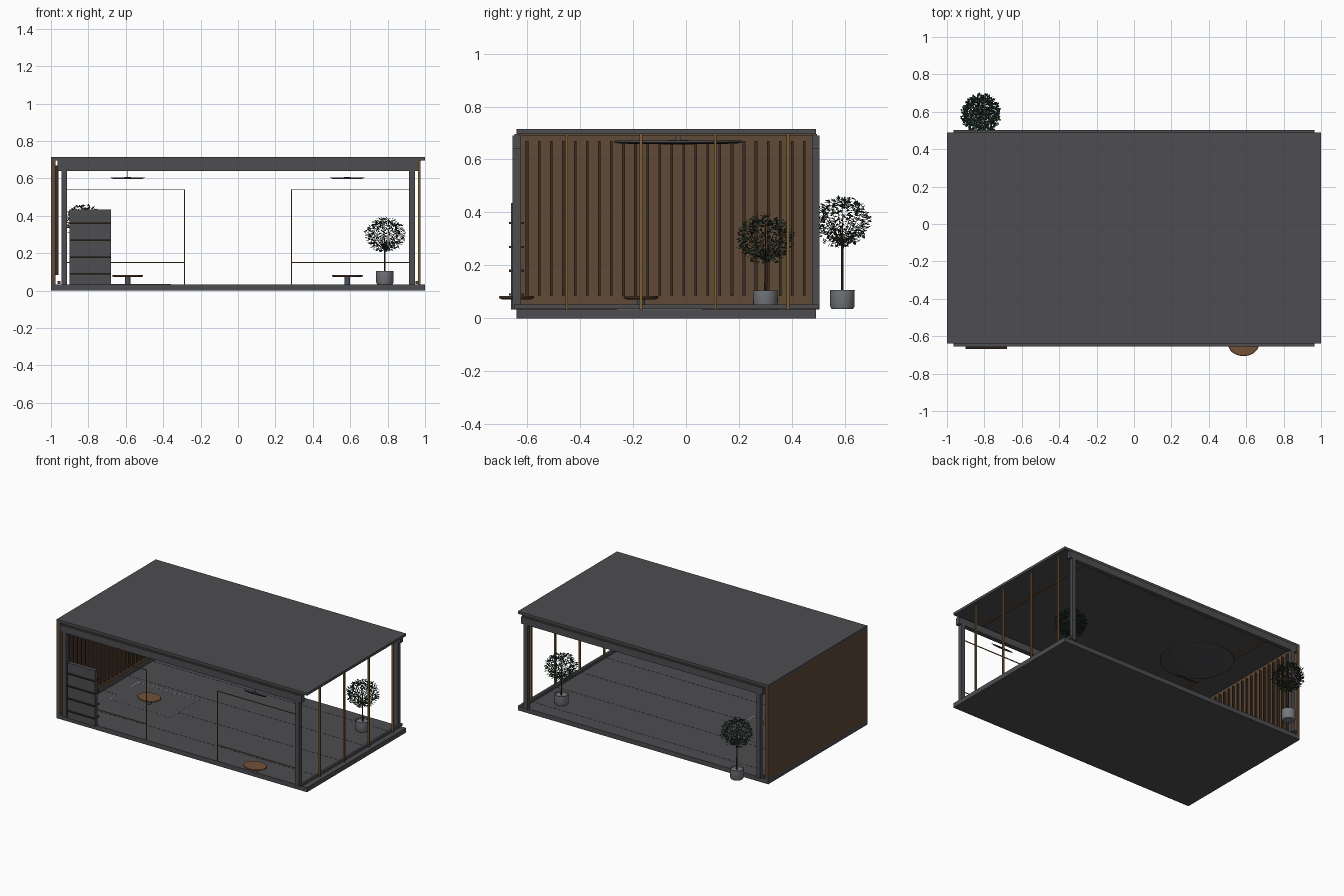
import bpy, bmesh, math, random
from mathutils import Vector, Matrix

if "Cube" in bpy.data.objects:
    bpy.data.objects.remove(bpy.data.objects["Cube"])
random.seed(4)

def mat(name, c):
    m = bpy.data.materials.new(name)
    m.diffuse_color = (*c, 1)
    m.use_nodes = True
    m.node_tree.nodes["Principled BSDF"].inputs["Base Color"].default_value = m.diffuse_color
    return m

GREY = mat("charcoal", (0.075, 0.075, 0.083))
BLACK = mat("near black", (0.028, 0.028, 0.032))
WOOD = mat("wood", (0.115, 0.068, 0.038))
DWOOD = mat("dark wood", (0.045, 0.026, 0.015))
TABLE = mat("table wood", (0.17, 0.085, 0.04))
BRASS = mat("brass", (0.20, 0.115, 0.035))
POT = mat("pot grey", (0.18, 0.19, 0.205))
LEAF = mat("leaf green", (0.022, 0.05, 0.032))
STEEL = mat("steel blue", (0.07, 0.085, 0.11))
PALE = mat("pale trim", (0.4, 0.4, 0.4))

def finish(bm, name, m, smooth=False):
    me = bpy.data.meshes.new(name)
    bm.to_mesh(me)
    bm.free()
    me.materials.append(m)
    ob = bpy.data.objects.new(name, me)
    bpy.context.collection.objects.link(ob)
    if smooth:
        bpy.ops.object.select_all(action='DESELECT')
        ob.select_set(True)
        bpy.context.view_layer.objects.active = ob
        bpy.ops.object.shade_smooth_by_angle(angle=math.radians(35))
    return ob

def boxes(name, m, items):
    """each item is (x0, x1, y0, y1, z0, z1)"""
    bm = bmesh.new()
    for x0, x1, y0, y1, z0, z1 in items:
        M = Matrix.Translation(((x0+x1)/2, (y0+y1)/2, (z0+z1)/2)) @ Matrix.Diagonal((x1-x0, y1-y0, z1-z0, 1))
        bmesh.ops.create_cube(bm, size=1, matrix=M)
    return finish(bm, name, m)

def lathe(name, m, profile, loc, sy=1.0, n=40):
    """profile of (radius, z), turned round z and squashed in y"""
    bm = bmesh.new()
    vs = [bm.verts.new((r, 0, z)) for r, z in profile]
    es = [bm.edges.new(p) for p in zip(vs, vs[1:])]
    bmesh.ops.spin(bm, geom=vs+es, cent=(0, 0, 0), axis=(0, 0, 1), angle=2*math.pi, steps=n)
    bmesh.ops.remove_doubles(bm, verts=bm.verts, dist=1e-5)
    bmesh.ops.recalc_face_normals(bm, faces=bm.faces)
    bmesh.ops.transform(bm, matrix=Matrix.Translation(loc) @ Matrix.Diagonal((1, sy, 1, 1)), verts=bm.verts)
    return finish(bm, name, m, True)

def rod(bm, a, b, r0, r1, n=6):
    a, b = Vector(a), Vector(b)
    d = b - a
    M = Matrix.Translation((a+b)/2) @ d.to_track_quat('Z', 'Y').to_matrix().to_4x4()
    bmesh.ops.create_cone(bm, cap_ends=True, segments=n, radius1=r0, radius2=r1, depth=d.length, matrix=M)

# slabs
boxes("floor_slab", GREY, [(-1, 1, -.64, .49, 0, .033)])
boxes("roof_slab", GREY, [(-1, 1, -.64, .49, .697, .715)])

# posts and long beams, front and back
posts, beams = [], []
for y0, y1 in ((-.655, -.622), (.475, .503)):
    beams.append((-.965, .965, y0, y1, .64, .69))
    beams.append((-.965, .965, y0+.008, y1-.008, .69, .697))
    for x in (-.93, .93):
        posts.append((x-.015, x+.015, y0, y1, .033, .64))
boxes("posts", GREY, posts)
boxes("beams", GREY, beams)
boxes("side_rails", GREY, [(s*.957-.007, s*.957+.007, -.65, .5, .035, .053) for s in (-1, 1)])

# left timber wall with inner battens
boxes("timber_wall", WOOD, [(-1, -.975, -.64, .49, .033, .697)])
boxes("wall_battens", DWOOD, [(-.975, -.959, -.6+.0455*i-.005, -.6+.0455*i+.005, .085, .67) for i in range(24)])

# right side mullions
boxes("side_mullions", BRASS, [(.962, .975, y-.005, y+.005, .033, .697) for y in (-.45, -.17, .11, .385)])

# timber strips under the roof
boxes("ceiling_strips", WOOD, [(x-.01, x+.01, -.62, .475, .69, .697) for x in (-.77, .77)])

# thin front screens, mirrored
fr = []
for s in (-1, 1):
    xa, xb = sorted((s*.285, s*.92))
    fr.append((s*.285-.0025, s*.285+.0025, -.642, -.637, .033, .54))
    fr.append((xa, xb, -.642, -.637, .537, .542))
    fr.append((xa, xb, -.642, -.637, .148, .152))
boxes("front_screens", BRASS, fr)

# floor seams
boxes("floor_seams", BLACK, [(-.95, .95, y-.002, y+.002, .033, .0336) for y in (-.45, -.17, .11, .385)])

# rug with pale border
rx0, rx1, ry0, ry1 = -.84, -.36, -.26, .06
boxes("rug", GREY, [(rx0, rx1, ry0, ry1, .033, .035)])
boxes("rug_border", PALE, [(rx0, rx1, y-.0015, y+.0015, .034, .0355) for y in (ry0, ry1)]
      + [(x-.0015, x+.0015, ry0, ry1, .034, .0355) for x in (rx0, rx1)])

# front cabinet panel with shelf strips
boxes("cabinet", GREY, [(-.9, -.68, -.66, -.632, .033, .435)])
boxes("cabinet_shelves", DWOOD, [(-.901, -.679, -.669, -.612, z-.004, z+.004) for z in (.09, .18, .27, .36)])

# oval tables with hanging bar lamps above
for side, x, y in (("left", -.59, -.17), ("right", .585, -.64)):
    lathe(side+"_table_top", TABLE, [(0, .072), (.07, .072), (.083, .077), (.083, .081), (.08, .084), (0, .084)], (x, y, 0), .8)
    lathe(side+"_table_base", STEEL, [(0, .033), (.015, .033), (.015, .073), (0, .073)], (x, y, 0), 1, 20)
    lathe(side+"_bar_lamp", BLACK, [(0, .596), (.075, .597), (.093, .604), (0, .607)], (x, y, 0), .07, 24)
    boxes(side+"_lamp_wire", BLACK, [(x-.0006, x+.0006, y-.0006, y+.0006, .605, .697)])

# large round ceiling lamp
lathe("ceiling_lamp", GREY, [(0, .657), (.12, .658), (.22, .66), (.242, .664), (.242, .671), (0, .673)], (-.56, -.03, 0), 1, 56)
boxes("ceiling_lamp_stem", GREY, [(-.57, -.55, -.04, -.02, .672, .697)])

def tree(name, x, y, z0, zc, rz):
    # pot
    lathe(name+"_pot", POT, [(0, z0), (.04, z0), (.046, z0+.01), (.047, z0+.072), (.042, z0+.072), (.041, z0+.062), (0, z0+.062)], (x, y, 0), 1, 28)
    # trunk and branches
    bm = bmesh.new()
    fork = Vector((x, y, zc-rz*.85))
    rod(bm, (x, y, z0+.06), fork, .005, .004, 8)
    c = Vector((x, y, zc))
    for i in range(16):
        a = i*2.4
        tip = c + Vector((math.cos(a)*.08, math.sin(a)*.08, rz*(-.45+1.2*i/16)))
        rod(bm, fork, tip, .002, .0008, 4)
    rod(bm, fork, c+Vector((0, 0, rz*.7)), .003, .001, 5)
    finish(bm, name+"_trunk", DWOOD)
    # leaves: folded diamonds pointing outwards
    bm = bmesh.new()
    for i in range(520):
        a = i*2.39996
        h = 1-2*(i+.5)/520
        k = random.uniform(.5, 1)**.6
        q = math.sqrt(1-h*h)
        d = Vector((math.cos(a)*q, math.sin(a)*q, h))
        p = c + Vector((d.x*.11*k, d.y*.11*k, d.z*(rz-.006)*k))
        out = (Vector((d.x, d.y, d.z*.3)) + Vector([random.uniform(-.6, .6) for _ in range(3)])).normalized()
        side = out.cross(Vector((random.uniform(-.5, .5), random.uniform(-.5, .5), 1))).normalized()
        L, W = random.uniform(.018, .026), random.uniform(.005, .0075)
        nrm = out.cross(side)*.002
        v = [bm.verts.new(t) for t in (p-out*L/2, p+side*W+nrm, p+out*L/2, p-side*W+nrm)]
        bm.faces.new((v[0], v[1], v[2]))
        bm.faces.new((v[0], v[2], v[3]))
    finish(bm, name+"_leaves", LEAF)

tree("inner_tree", .785, .30, .033, .30, .10)
tree("outer_tree", -.82, .59, .035, .365, .105)
